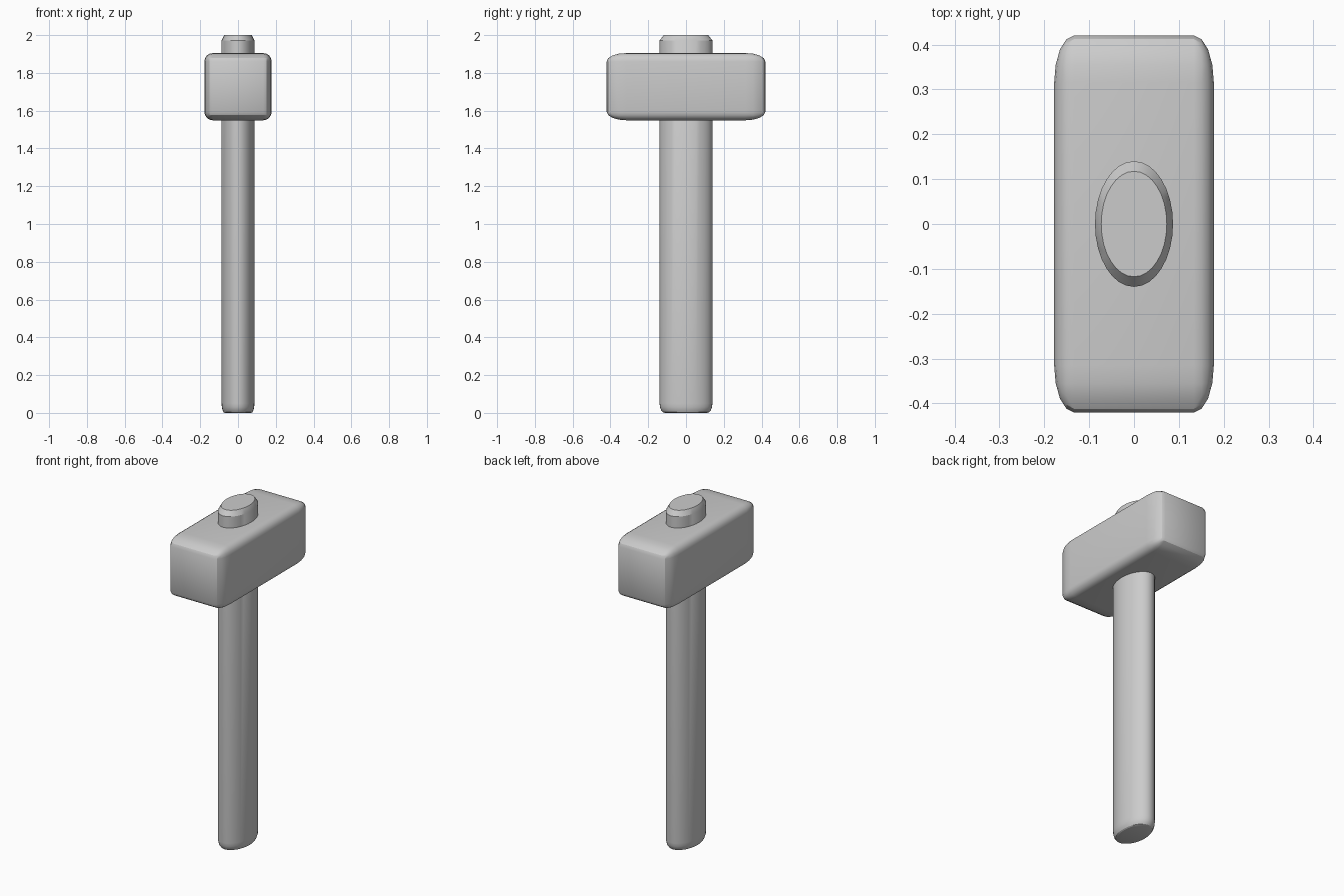
import bpy, bmesh, math

if "Cube" in bpy.data.objects:
    bpy.data.objects.remove(bpy.data.objects["Cube"])


def finish(bm, name, angle):
    bmesh.ops.recalc_face_normals(bm, faces=bm.faces[:])
    mesh = bpy.data.meshes.new(name)
    bm.to_mesh(mesh)
    bm.free()
    ob = bpy.data.objects.new(name, mesh)
    bpy.context.collection.objects.link(ob)
    bpy.ops.object.select_all(action='DESELECT')
    ob.select_set(True)
    bpy.context.view_layer.objects.active = ob
    bpy.ops.object.shade_smooth_by_angle(angle=math.radians(angle))
    return ob


# Hammer head: a cube rounded first, then stretched so its corners stretch too
bm = bmesh.new()
bmesh.ops.create_cube(bm, size=2)
bmesh.ops.bevel(bm, geom=bm.edges[:], offset=0.25, offset_type='OFFSET',
                segments=4, profile=0.5, affect='EDGES')
bmesh.ops.scale(bm, vec=(0.178, 0.42, 0.178), verts=bm.verts[:])
bmesh.ops.translate(bm, vec=(0, 0, 1.727), verts=bm.verts[:])
finish(bm, "hammer_head", 30)

# Handle: oval section lofted along z, rounded foot and chamfered top
SIDES, RX, RY = 32, 0.087, 0.14
rings = []
for i in range(5):
    a = math.radians(90 * i / 4)
    rings.append((0.80 + 0.20 * math.sin(a), 0.05 * (1 - math.cos(a))))
rings += [(1.0, 1.972), (0.84, 2.0)]

bm = bmesh.new()
loops = []
for s, z in rings:
    loops.append([bm.verts.new((RX * s * math.cos(2 * math.pi * k / SIDES),
                                RY * s * math.sin(2 * math.pi * k / SIDES), z))
                  for k in range(SIDES)])
for lo, hi in zip(loops, loops[1:]):
    for k in range(SIDES):
        n = (k + 1) % SIDES
        bm.faces.new((lo[k], lo[n], hi[n], hi[k]))
bm.faces.new(loops[0][::-1])
bm.faces.new(loops[-1])
finish(bm, "handle", 28)
